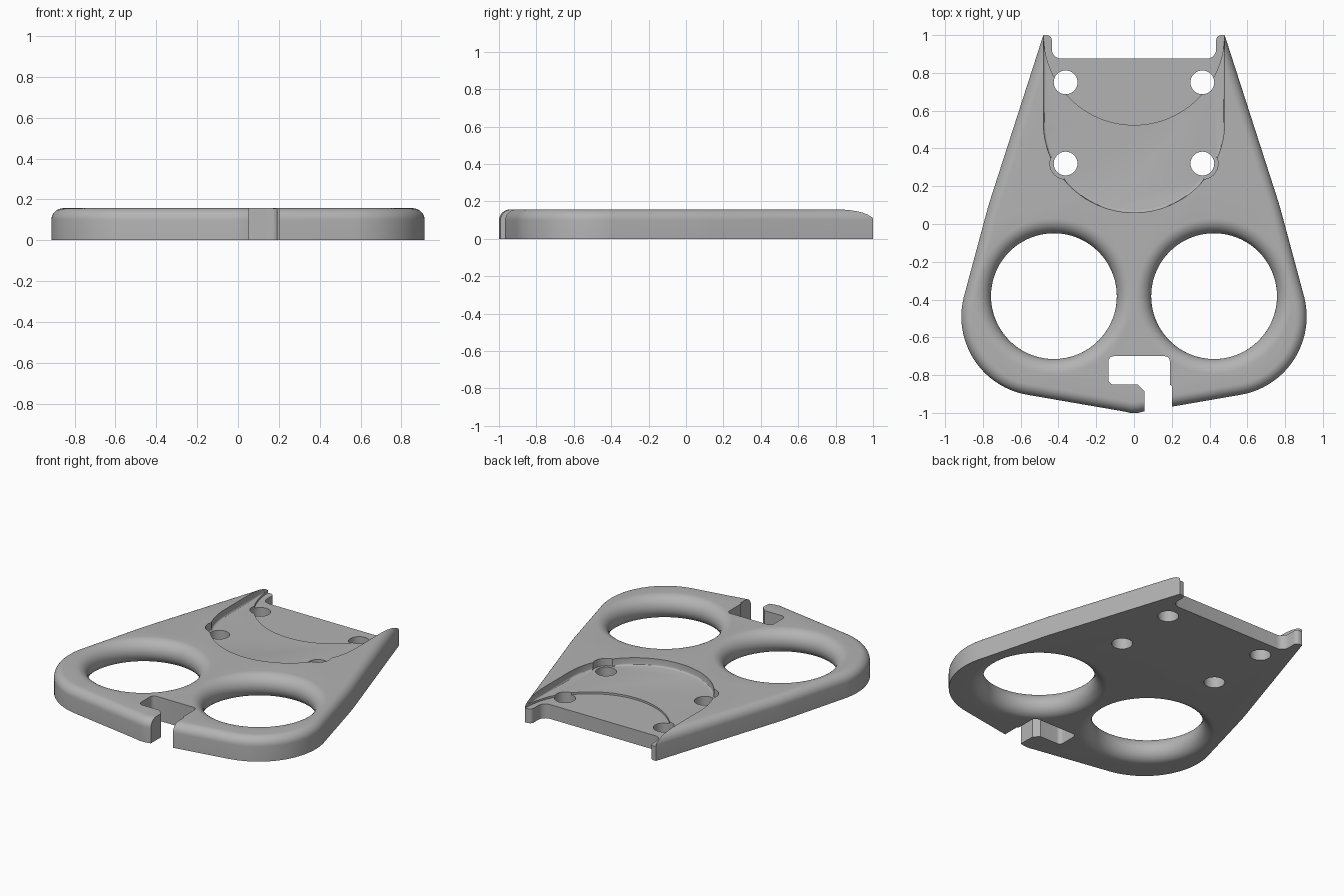
import bpy, bmesh, math
from math import cos, sin, radians

cube = bpy.data.objects.get("Cube")
if cube:
    bpy.data.objects.remove(cube, do_unlink=True)

THICK = 0.157

grey = bpy.data.materials.new("satin_grey")
grey.use_nodes = True
GREY = (0.45, 0.45, 0.45, 1)
grey.diffuse_color = GREY
grey.node_tree.nodes["Principled BSDF"].inputs["Base Color"].default_value = GREY


def arc(cx, cy, r, a0, a1, n):
    """Points on an arc, angles in degrees."""
    angles = [radians(a0 + (a1 - a0) * i / n) for i in range(n + 1)]
    return [(cx + r * cos(a), cy + r * sin(a)) for a in angles]


def mirrored(half):
    """Close a half outline by mirroring it across x = 0."""
    return half + [(-x, y) for x, y in reversed(half)]


def finish(name, bm):
    bmesh.ops.recalc_face_normals(bm, faces=bm.faces)
    mesh = bpy.data.meshes.new(name)
    bm.to_mesh(mesh)
    bm.free()
    mesh.materials.append(grey)
    obj = bpy.data.objects.new(name, mesh)
    bpy.context.collection.objects.link(obj)
    return obj


def prism(name, outline, z0, z1, round_z=None, radius=0, segments=6):
    """Extrude an outline, optionally rounding the edge loop at round_z."""
    bm = bmesh.new()
    base = bm.faces.new([bm.verts.new((x, y, z0)) for x, y in outline])
    top = bmesh.ops.extrude_face_region(bm, geom=[base])["geom"]
    bmesh.ops.translate(bm, vec=(0, 0, z1 - z0),
                        verts=[g for g in top if isinstance(g, bmesh.types.BMVert)])
    if round_z is not None:
        rim = [e for e in bm.edges if all(abs(v.co.z - round_z) < 1e-5 for v in e.verts)]
        bmesh.ops.bevel(bm, geom=rim, offset=radius, segments=segments,
                        profile=0.5, affect='EDGES', clamp_overlap=False)
    return finish(name, bm)


def lathe(name, cx, cy, profile, steps):
    """Revolve a (radius, z) profile around a vertical axis and cap it."""
    bm = bmesh.new()
    rings = [[bm.verts.new((cx + r * cos(math.tau * i / steps),
                            cy + r * sin(math.tau * i / steps), z))
              for i in range(steps)] for r, z in profile]
    for a, b in zip(rings, rings[1:]):
        for i in range(steps):
            j = (i + 1) % steps
            bm.faces.new((a[i], a[j], b[j], b[i]))
    bm.faces.new(rings[0])
    bm.faces.new(rings[-1])
    return finish(name, bm)


# Plate body: tapered outline with round front corners and a rounded top rim
half = [(0.44, 1.124), (0.762, 0.125), (0.774, 0.085), (0.785, 0.045)]
half += arc(0.494, -0.49, 0.42, 14.3, -80.3, 28)
half += [(0.05, -0.993), (0.02, -1.0)]
plate = prism("plate", mirrored(half), 0, THICK, THICK, 0.058, 8)

cutters = []

# Round-ended recess and the slightly deeper disc at the back
recess = [(0.48, 1.3)] + arc(0, 0.54, 0.48, 0, -90, 28)[:-1] + [(0, 0.06)]
recess = recess[:-1] + [(0, 0.06)] + [(-x, y) for x, y in reversed(recess[:-1])]
cutters.append(prism("recess_cutter", recess, 0.108, 0.3, 0.108, 0.012, 3))
disc = [(0.479, 1.3)] + arc(0, 1.003, 0.479, 0, -180, 48) + [(-0.479, 1.3)]
cutters.append(prism("disc_cutter", disc, 0.095, 0.25))

# Back notch between two rounded prongs
notch = [(0.7, 1.4), (0.7, 1.0), (0.462, 1.0)]
notch += arc(0.462, 0.973, 0.027, 90, 180, 5)[1:]
notch += arc(0.385, 0.925, 0.05, 0, -90, 6)
cutters.append(prism("notch_cutter", mirrored(notch), -0.1, 0.4))

# Hooked slot at the front
slot = [(0.055, -1.1), (0.055, -0.885), (0.02, -0.85)]
slot += arc(-0.108, -0.823, 0.027, 270, 180, 5)
slot += arc(-0.108, -0.727, 0.027, 180, 90, 5)
slot += arc(0.163, -0.727, 0.027, 90, 0, 5)
slot += [(0.19, -0.85), (0.2, -0.857), (0.2, -1.1)]
cutters.append(prism("slot_cutter", slot, -0.1, 0.4))

# Large holes with a fully rounded wall, and four screw holes
mid = THICK / 2
bulge = [(0.333 + mid * (1 - cos(radians(a))), mid + mid * sin(radians(a)))
         for a in range(-80, 81, 10)]
edge = 0.333 + mid
bulge = [(edge, -0.05), (edge, 0)] + bulge + [(edge, THICK), (edge, 0.25)]
for side in (-1, 1):
    cutters.append(lathe("large_hole_cutter", side * 0.424, -0.382, bulge, 72))
    for y in (0.75, 0.32):
        cutters.append(lathe("screw_hole_cutter", side * 0.362, y,
                             [(0.063, -0.1), (0.063, 0.3)], 32))
    # Screw head clearance where the recess wall is close
    cutters.append(lathe("clearance_cutter", side * 0.362, 0.32,
                         [(0.083, 0.108), (0.083, 0.3)], 32))

# Cut everything out of the plate
bpy.context.view_layer.objects.active = plate
for cutter in cutters:
    mod = plate.modifiers.new("cut", 'BOOLEAN')
    mod.operation = 'DIFFERENCE'
    mod.solver = 'EXACT'
    mod.object = cutter
    bpy.ops.object.modifier_apply(modifier=mod.name)
    bpy.data.objects.remove(cutter, do_unlink=True)

# Smooth curves, sharp edges
for obj in bpy.context.selected_objects:
    obj.select_set(False)
plate.select_set(True)
bpy.ops.object.shade_smooth_by_angle(angle=radians(30))
